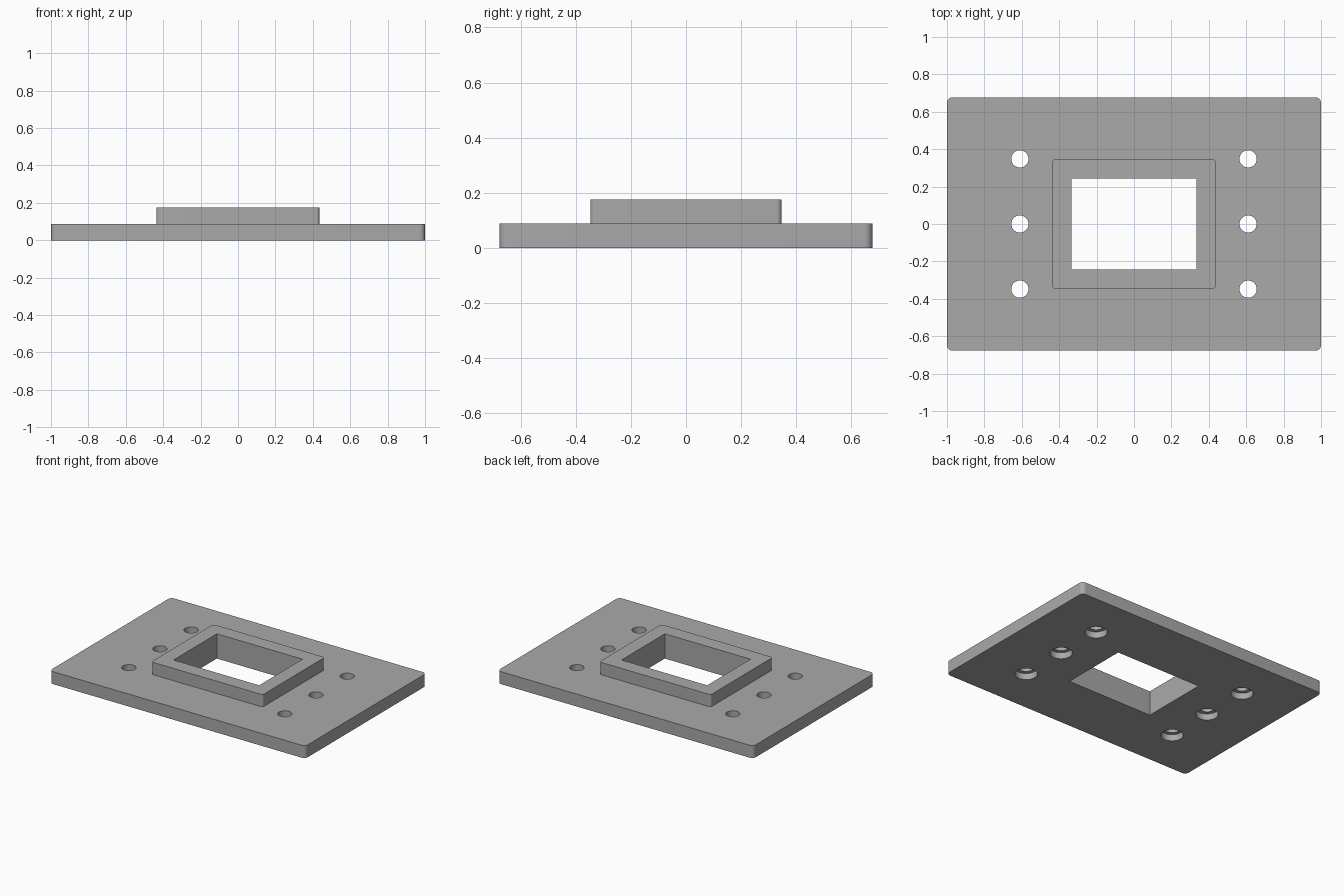
import bpy, bmesh, math

if "Cube" in bpy.data.objects:
    bpy.data.objects.remove(bpy.data.objects["Cube"])

grey = bpy.data.materials.new("plain grey")
grey.diffuse_color = (0.4, 0.4, 0.4, 1)
grey.use_nodes = True
grey.node_tree.nodes["Principled BSDF"].inputs["Base Color"].default_value = grey.diffuse_color

def prism(name, pts, z0, z1):
    """Extrude a closed outline from z0 to z1."""
    bm = bmesh.new()
    face = bm.faces.new([bm.verts.new((x, y, z0)) for x, y in pts])
    res = bmesh.ops.extrude_face_region(bm, geom=[face])
    top = [v for v in res["geom"] if isinstance(v, bmesh.types.BMVert)]
    bmesh.ops.translate(bm, verts=top, vec=(0, 0, z1 - z0))
    bmesh.ops.recalc_face_normals(bm, faces=bm.faces)
    me = bpy.data.meshes.new(name)
    bm.to_mesh(me)
    bm.free()
    me.materials.append(grey)
    ob = bpy.data.objects.new(name, me)
    bpy.context.collection.objects.link(ob)
    return ob

def rounded(hx, hy, r, n=8):
    pts = []
    for k, (sx, sy) in enumerate(((1, 1), (-1, 1), (-1, -1), (1, -1))):
        for i in range(n + 1):
            a = math.pi / 2 * (k + i / n)
            pts.append((sx * (hx - r) + r * math.cos(a), sy * (hy - r) + r * math.sin(a)))
    return pts

def circle(cx, cy, r, n=48):
    return [(cx + r * math.cos(2 * math.pi * i / n), cy + r * math.sin(2 * math.pi * i / n))
            for i in range(n)]

def combine(target, tool, op):
    m = target.modifiers.new(op.lower(), "BOOLEAN")
    m.operation, m.object, m.solver = op, tool, "EXACT"
    bpy.context.view_layer.objects.active = target
    bpy.ops.object.modifier_apply(modifier=m.name)
    bpy.data.objects.remove(tool, do_unlink=True)

# Base plate with raised collar
plate = prism("mounting_plate", rounded(1.0, 0.677, 0.03), 0, 0.088)
combine(plate, prism("collar", rounded(0.436, 0.347, 0.018), 0.04, 0.175), "UNION")

# Rectangular window through plate and collar
window = [(-0.335, -0.242), (0.335, -0.242), (0.335, 0.242), (-0.335, 0.242)]
combine(plate, prism("window_cutter", window, -0.1, 0.3), "DIFFERENCE")

# Screw holes, counterbored from below
for x in (-0.61, 0.61):
    for y in (-0.348, 0, 0.348):
        combine(plate, prism("hole_cutter", circle(x, y, 0.046), -0.1, 0.3), "DIFFERENCE")
        combine(plate, prism("counterbore_cutter", circle(x, y, 0.072), -0.1, 0.045), "DIFFERENCE")

# Smooth round corners and bores, keep edges sharp
bpy.ops.object.select_all(action="DESELECT")
plate.select_set(True)
bpy.context.view_layer.objects.active = plate
bpy.ops.object.shade_smooth_by_angle(angle=math.radians(30))
